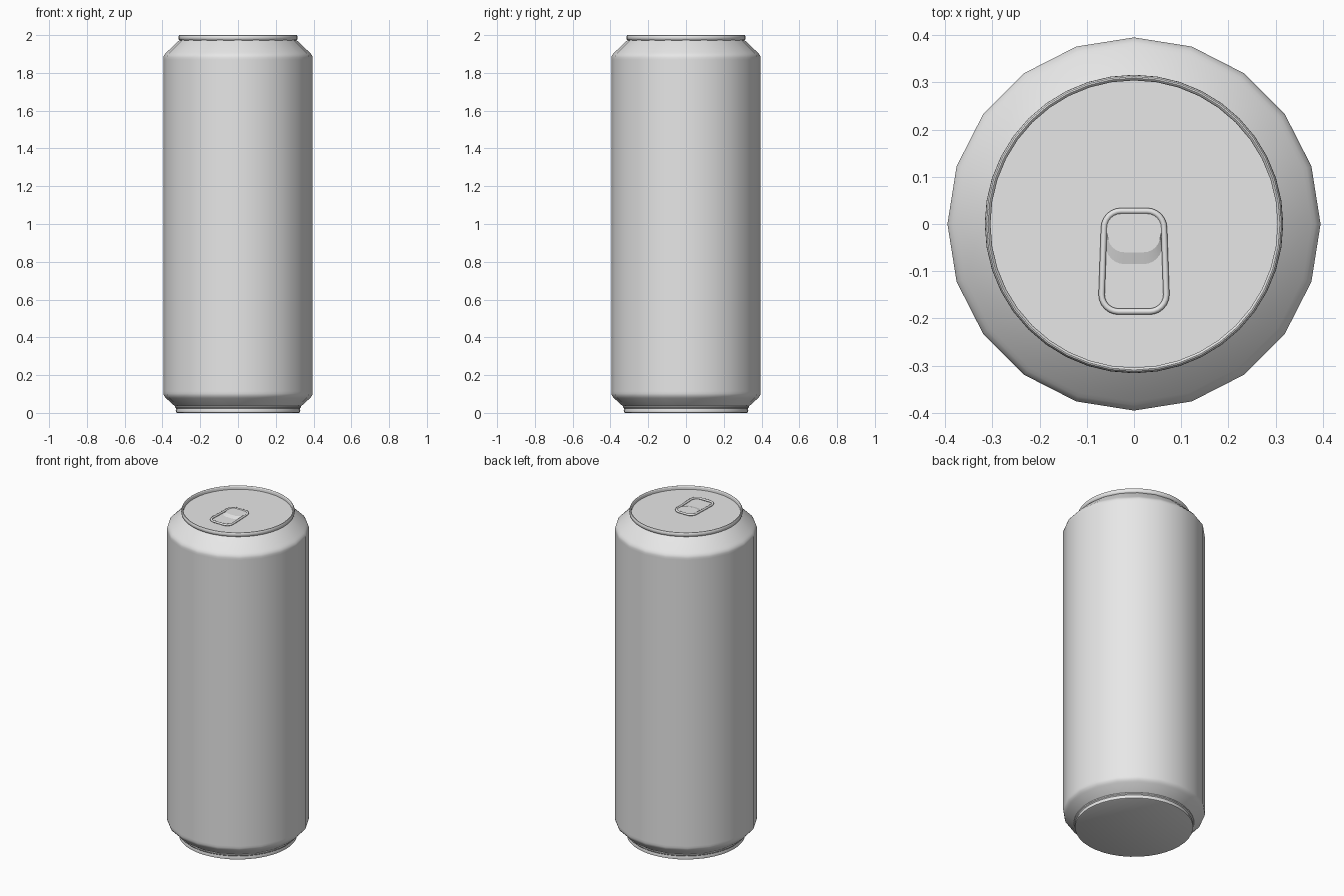
import bpy, bmesh, math
from mathutils import Vector

cube = bpy.data.objects.get("Cube")
if cube:
    bpy.data.objects.remove(cube)

metal = bpy.data.materials.new("light grey metal")
metal.use_nodes = True
GREY = (0.8, 0.8, 0.8, 1)
metal.diffuse_color = GREY
metal.node_tree.nodes["Principled BSDF"].inputs["Base Color"].default_value = GREY


def finish(bm, name, angle=35):
    bmesh.ops.recalc_face_normals(bm, faces=bm.faces)
    mesh = bpy.data.meshes.new(name)
    bm.to_mesh(mesh)
    bm.free()
    mesh.materials.append(metal)
    obj = bpy.data.objects.new(name, mesh)
    bpy.context.collection.objects.link(obj)
    bpy.ops.object.select_all(action='DESELECT')
    obj.select_set(True)
    bpy.context.view_layer.objects.active = obj
    bpy.ops.object.shade_smooth_by_angle(angle=math.radians(angle))
    return obj


def bridge(bm, rings, closed=False):
    """Skin a list of equal vertex loops with quads."""
    pairs = list(zip(rings, rings[1:]))
    if closed:
        pairs.append((rings[-1], rings[0]))
    for a, b in pairs:
        for i in range(len(a)):
            j = (i + 1) % len(a)
            bm.faces.new((a[i], a[j], b[j], b[i]))


def lathe(name, profile, sides, caps=()):
    """Turn a radius/height profile; caps lists the ring indices to fill."""
    bm = bmesh.new()
    rings = []
    for r, z in profile:
        rings.append([bm.verts.new((r * math.cos(math.tau * i / sides),
                                    r * math.sin(math.tau * i / sides), z))
                      for i in range(sides)])
    bridge(bm, rings)
    for c in caps:
        bm.faces.new(rings[c])
    return finish(bm, name)


def rounded_outline(half_top, half_low, y_top, y_low, radius, steps=7):
    """Rounded tapering outline as a list of 2D points, anticlockwise."""
    points = []
    corners = ((half_top, y_top, 0), (-half_top, y_top, 1),
               (-half_low, y_low, 2), (half_low, y_low, 3))
    for x, y, quarter in corners:
        cx = x - math.copysign(radius, x)
        cy = y - radius if quarter < 2 else y + radius
        for k in range(steps):
            a = math.pi / 2 * (quarter + k / (steps - 1))
            points.append(Vector((cx + radius * math.cos(a), cy + radius * math.sin(a))))
    return points


# Can wall with shoulder and foot tapers; doubled loops keep the sides flat
lathe("can_body", [(0.325, 0.03), (0.342, 0.042), (0.378, 0.075), (0.384, 0.081),
                   (0.392, 0.091), (0.395, 0.102), (0.395, 0.115),
                   (0.395, 1.870), (0.395, 1.882), (0.392, 1.893),
                   (0.384, 1.903), (0.376, 1.911), (0.315, 1.969), (0.305, 1.976)], 20)

# Flat base with a rolled foot rim
lathe("bottom_rim", [(0.322, 0.0), (0.328, 0.003), (0.330, 0.012), (0.327, 0.020),
                     (0.327, 0.023), (0.333, 0.028), (0.334, 0.034), (0.328, 0.040)],
      40, caps=(0,))

# Recessed lid and rolled top rim
lathe("lid_and_rim", [(0.304, 1.971), (0.311, 1.974), (0.315, 1.980), (0.316, 1.987),
                      (0.315, 1.994), (0.312, 1.999), (0.309, 2.0), (0.306, 1.998),
                      (0.304, 1.993), (0.304, 1.979)], 40, caps=(9,))

# Pull tab: round wire ring following a rounded, slightly widening outline
bm = bmesh.new()
TUBE = 0.0065
path = rounded_outline(0.0635, 0.0685, 0.0275, -0.1855, 0.036)
n = len(path)
rings = []
for i, p in enumerate(path):
    along = (path[(i + 1) % n] - path[i - 1]).normalized()
    out = Vector((along.y, -along.x))
    ring = []
    for k in range(8):
        a = math.tau * k / 8
        q = p + out * TUBE * math.cos(a)
        ring.append(bm.verts.new((q.x, q.y, 1.985 + TUBE * math.sin(a))))
    rings.append(ring)
bridge(bm, rings, closed=True)
finish(bm, "pull_tab_ring", 60)

# Finger plate inside the ring, with a sloped lower edge
bm = bmesh.new()
outer = rounded_outline(0.0625, 0.0600, 0.026, -0.085, 0.040)
inner = rounded_outline(0.0600, 0.0560, 0.024, -0.060, 0.036)
low = [bm.verts.new((p.x, p.y, 1.979)) for p in outer]
high = [bm.verts.new((p.x, p.y, 1.987)) for p in inner]
bridge(bm, [low, high])
bm.faces.new(high)
finish(bm, "pull_tab_plate", 15)
